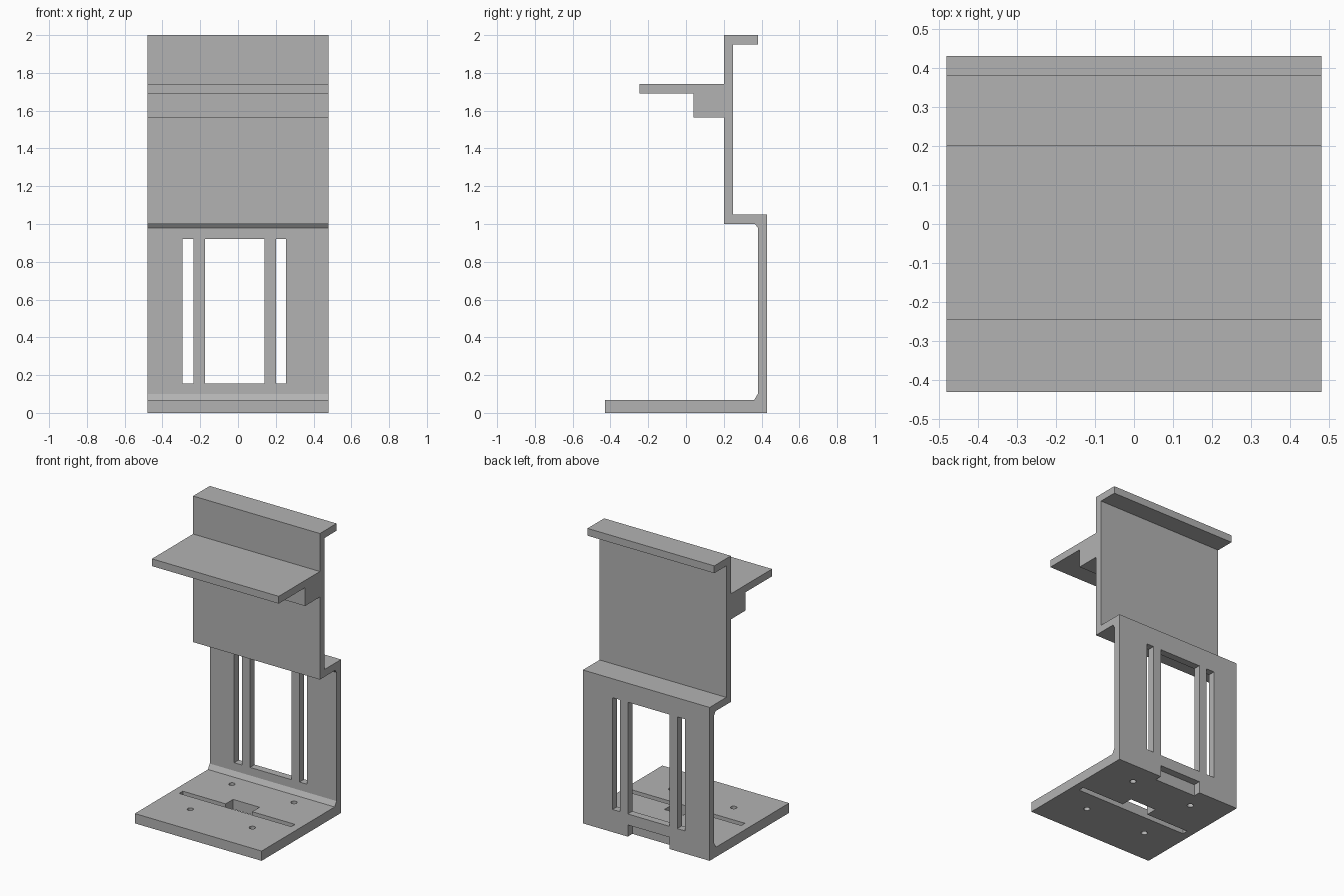
import bpy, bmesh
from mathutils import Matrix, Vector

cube = bpy.data.objects.get("Cube")
if cube:
    bpy.data.objects.remove(cube, do_unlink=True)

grey = bpy.data.materials.new("plain grey")
grey.use_nodes = True
colour = (0.45, 0.45, 0.45, 1)
grey.diffuse_color = colour
grey.node_tree.nodes["Principled BSDF"].inputs["Base Color"].default_value = colour


def add_object(name, bm):
    bmesh.ops.recalc_face_normals(bm, faces=bm.faces)
    mesh = bpy.data.meshes.new(name)
    bm.to_mesh(mesh)
    bm.free()
    mesh.materials.append(grey)
    obj = bpy.data.objects.new(name, mesh)
    bpy.context.collection.objects.link(obj)
    return obj


def cut(target, name, bm):
    """Subtract a cutter from the target and discard it."""
    cutter = add_object(name, bm)
    cutter.hide_render = True
    mod = target.modifiers.new(name, 'BOOLEAN')
    mod.operation = 'DIFFERENCE'
    mod.solver = 'EXACT'
    mod.object = cutter
    bpy.context.view_layer.objects.active = target
    bpy.ops.object.modifier_apply(modifier=mod.name)
    bpy.data.objects.remove(cutter, do_unlink=True)


def cut_box(target, name, low, high):
    low, high = Vector(low), Vector(high)
    bm = bmesh.new()
    place = Matrix.Translation((low + high) / 2) @ Matrix.Diagonal((high - low).to_4d())
    bmesh.ops.create_cube(bm, size=1, matrix=place)
    cut(target, name, bm)


# Side profile (y, z) of the whole bracket, extruded across its width
half_width = 0.48
profile = [
    (-0.43, 0), (0.43, 0), (0.43, 1.05), (0.25, 1.05),          # base and lower wall
    (0.25, 1.95), (0.38, 1.95), (0.38, 2), (0.2, 2),            # upper wall and lip
    (0.2, 1.74), (-0.245, 1.74), (-0.245, 1.69), (0.04, 1.69),  # shelf
    (0.04, 1.565), (0.2, 1.565), (0.2, 1),                      # shelf support
    (0.365, 1), (0.38, 0.98), (0.38, 0.1), (0.36, 0.067), (-0.43, 0.067),
]
bm = bmesh.new()
side = bm.faces.new([bm.verts.new((-half_width, y, z)) for y, z in profile])
swept = bmesh.ops.extrude_face_region(bm, geom=[side])["geom"]
bmesh.ops.translate(bm, vec=(2 * half_width, 0, 0),
                    verts=[v for v in swept if isinstance(v, bmesh.types.BMVert)])
bracket = add_object("stepped_bracket", bm)

# Tall openings in the lower wall
for name, left, right in (("side_slot", -0.295, -0.235),
                          ("wall_window", -0.175, 0.14),
                          ("side_slot", 0.2, 0.255)):
    cut_box(bracket, name, (left, 0.3, 0.155), (right, 0.5, 0.92))

# Shallow notch at the foot of the back
cut_box(bracket, "back_notch", (-0.175, 0.38, -0.1), (0.14, 0.5, 0.08))

# Long slot and central opening through the base
cut_box(bracket, "base_slot", (-0.425, -0.03, -0.1), (0.425, 0.01, 0.2))
cut_box(bracket, "base_opening", (-0.1, -0.02, -0.1), (0.1, 0.09, 0.2))

# Four screw holes in the base
for x in (-0.235, 0.235):
    for y in (-0.18, 0.27):
        bm = bmesh.new()
        bmesh.ops.create_cone(bm, cap_ends=True, segments=24, radius1=0.02,
                              radius2=0.02, depth=0.4,
                              matrix=Matrix.Translation((x, y, 0)))
        cut(bracket, "screw_hole", bm)
